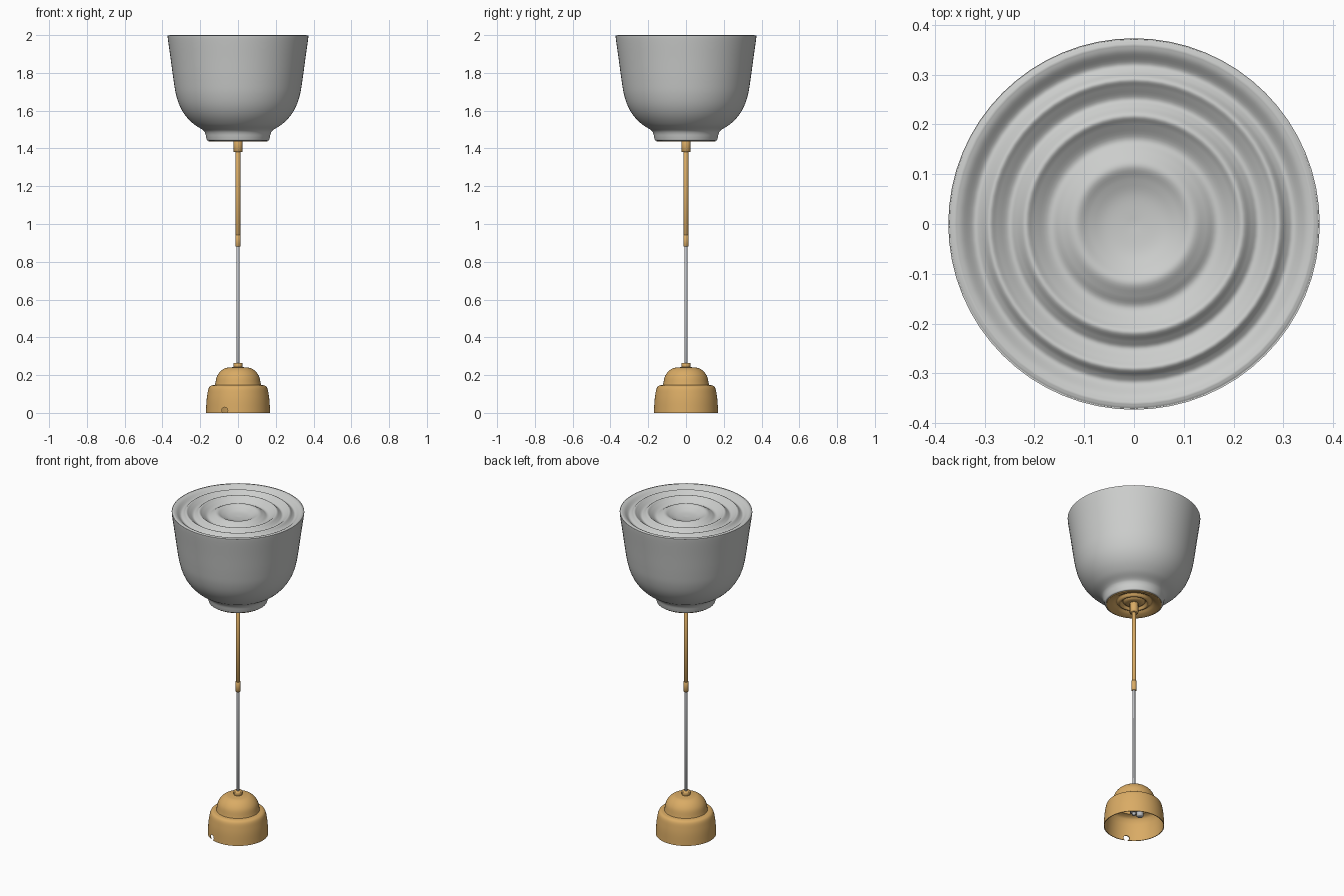
import bpy, bmesh, math
from mathutils import Vector

if "Cube" in bpy.data.objects:
    bpy.data.objects.remove(bpy.data.objects["Cube"])


def material(name, rgb):
    m = bpy.data.materials.new(name)
    m.diffuse_color = (*rgb, 1)
    m.use_nodes = True
    m.node_tree.nodes["Principled BSDF"].inputs["Base Color"].default_value = m.diffuse_color
    return m


BRASS = material("brass", (0.70, 0.41, 0.13))
GLASS = material("pale_grey_glass", (0.60, 0.61, 0.60))
STEEL = material("grey_steel", (0.52, 0.53, 0.55))


def smooth_path(pts, steps=5):
    """Catmull-Rom curve through the (r, z) points."""
    p = [Vector(q) for q in pts]
    p = [2 * p[0] - p[1]] + p + [2 * p[-1] - p[-2]]
    out = []
    for i in range(1, len(p) - 2):
        a, b, c, d = p[i - 1:i + 3]
        for k in range(steps):
            t = k / steps
            out.append(0.5 * (2 * b + (c - a) * t + (2 * a - 5 * b + 4 * c - d) * t * t
                              + (3 * b - a - 3 * c + d) * t ** 3))
    return [(max(q.x, 0), q.y) for q in out + [p[-2]]]


def lathe(name, profile, mat, seg=64, angle=35, centre=(0, 0)):
    """Revolve an (r, z) profile about the z axis."""
    bm = bmesh.new()
    rings = []
    for r, z in profile:
        if r < 1e-5:
            rings.append([bm.verts.new((centre[0], centre[1], z))])
        else:
            rings.append([bm.verts.new((centre[0] + r * math.cos(2 * math.pi * i / seg),
                                        centre[1] + r * math.sin(2 * math.pi * i / seg), z))
                          for i in range(seg)])
    for a, b in zip(rings, rings[1:]):
        for i in range(seg):
            j = (i + 1) % seg
            quad = [a[i % len(a)], a[j % len(a)], b[j % len(b)], b[i % len(b)]]
            face = list(dict.fromkeys(quad))
            if len(face) > 2:
                bm.faces.new(face)
    bmesh.ops.recalc_face_normals(bm, faces=bm.faces)
    me = bpy.data.meshes.new(name)
    bm.to_mesh(me)
    bm.free()
    me.materials.append(mat)
    ob = bpy.data.objects.new(name, me)
    bpy.context.collection.objects.link(ob)
    bpy.ops.object.select_all(action='DESELECT')
    ob.select_set(True)
    bpy.context.view_layer.objects.active = ob
    bpy.ops.object.shade_smooth_by_angle(angle=math.radians(angle))
    return ob


def rod(name, r, z0, z1, mat, seg=24, bevel=0.002, centre=(0, 0)):
    return lathe(name, [(0, z0), (r - bevel, z0), (r, z0 + bevel), (r, z1 - bevel),
                        (r - bevel, z1), (0, z1)], mat, seg, 50, centre)


# Shade: cup-shaped bowl on a short foot, closed by a rippled top
bowl = smooth_path([(0.150, 1.440), (0.163, 1.443), (0.168, 1.458), (0.174, 1.482),
                    (0.188, 1.499), (0.232, 1.527), (0.275, 1.570), (0.307, 1.622),
                    (0.328, 1.685), (0.341, 1.760), (0.356, 1.870), (0.372, 1.985),
                    (0.370, 1.996), (0.360, 2.000)])
ripples = smooth_path([(0.360, 2.000), (0.345, 1.994), (0.322, 1.976), (0.307, 1.982),
                       (0.291, 1.997), (0.275, 1.987), (0.252, 1.972), (0.236, 1.981),
                       (0.218, 1.996), (0.200, 1.984), (0.170, 1.966), (0.145, 1.978),
                       (0.118, 1.990), (0.090, 1.978), (0.055, 1.966), (0, 1.961)])
lathe("shade_bowl", bowl + ripples[1:], GLASS, 64, 60)

# Rippled brass plate under the shade
lathe("shade_plate", [(0, 1.47)] + smooth_path(
    [(0.152, 1.470), (0.156, 1.441), (0.148, 1.437), (0.120, 1.446), (0.100, 1.458),
     (0.088, 1.446), (0.076, 1.443), (0.064, 1.458), (0.052, 1.448), (0.036, 1.443),
     (0, 1.443)], 4), BRASS, 64, 60)

# Stem: collar, brass tube, sleeve, thin steel rod
rod("stem_collar", 0.024, 1.382, 1.450, BRASS)
rod("stem_tube", 0.0125, 0.930, 1.390, BRASS)
rod("stem_sleeve", 0.0145, 0.880, 0.942, BRASS)
rod("thin_rod", 0.0075, 0.120, 0.890, STEEL, 16)

# Base: hollow two-tier bell
outer = smooth_path([(0.045, 0.241), (0.070, 0.236), (0.094, 0.219), (0.112, 0.192),
                     (0.121, 0.152)]) + \
    smooth_path([(0.122, 0.148), (0.143, 0.144), (0.155, 0.131), (0.162, 0.100),
                 (0.167, 0.060), (0.170, 0)])
inner = [(0.166, 0), (0.163, 0.060), (0.158, 0.100), (0.151, 0.128), (0.140, 0.139),
         (0.117, 0.144), (0.108, 0.190), (0.090, 0.215), (0.068, 0.231), (0, 0.236)]
base = lathe("base", [(0, 0.243)] + outer + inner, BRASS, 64, 35)
rod("base_nut", 0.024, 0.238, 0.265, BRASS)

# Cable notch cut through the front of the base
bpy.ops.mesh.primitive_cylinder_add(vertices=24, radius=0.016, depth=0.10,
                                    location=(-0.07, -0.155, 0.014),
                                    rotation=(math.pi / 2, 0, 0))
cutter = bpy.context.object
cutter.name = "notch_cutter"
cutter.hide_render = True
mod = base.modifiers.new("notch", 'BOOLEAN')
mod.operation = 'DIFFERENCE'
mod.solver = 'EXACT'
mod.object = cutter
bpy.context.view_layer.objects.active = base
bpy.ops.object.modifier_apply(modifier=mod.name)
bpy.data.objects.remove(cutter)

# Steel fixings inside the base: threaded end, nuts and a small clamp
rod("inner_washer", 0.040, 0.222, 0.237, STEEL, 24)
rod("threaded_end", 0.011, 0.070, 0.236, STEEL, 16)
for i, z in enumerate((0.085, 0.125, 0.200)):
    rod(f"inner_nut_{i + 1}", 0.024, z, z + 0.016, STEEL, 6)
rod("cable_clamp", 0.020, 0.060, 0.130, STEEL, 12, 0.004, (-0.025, 0.022))
